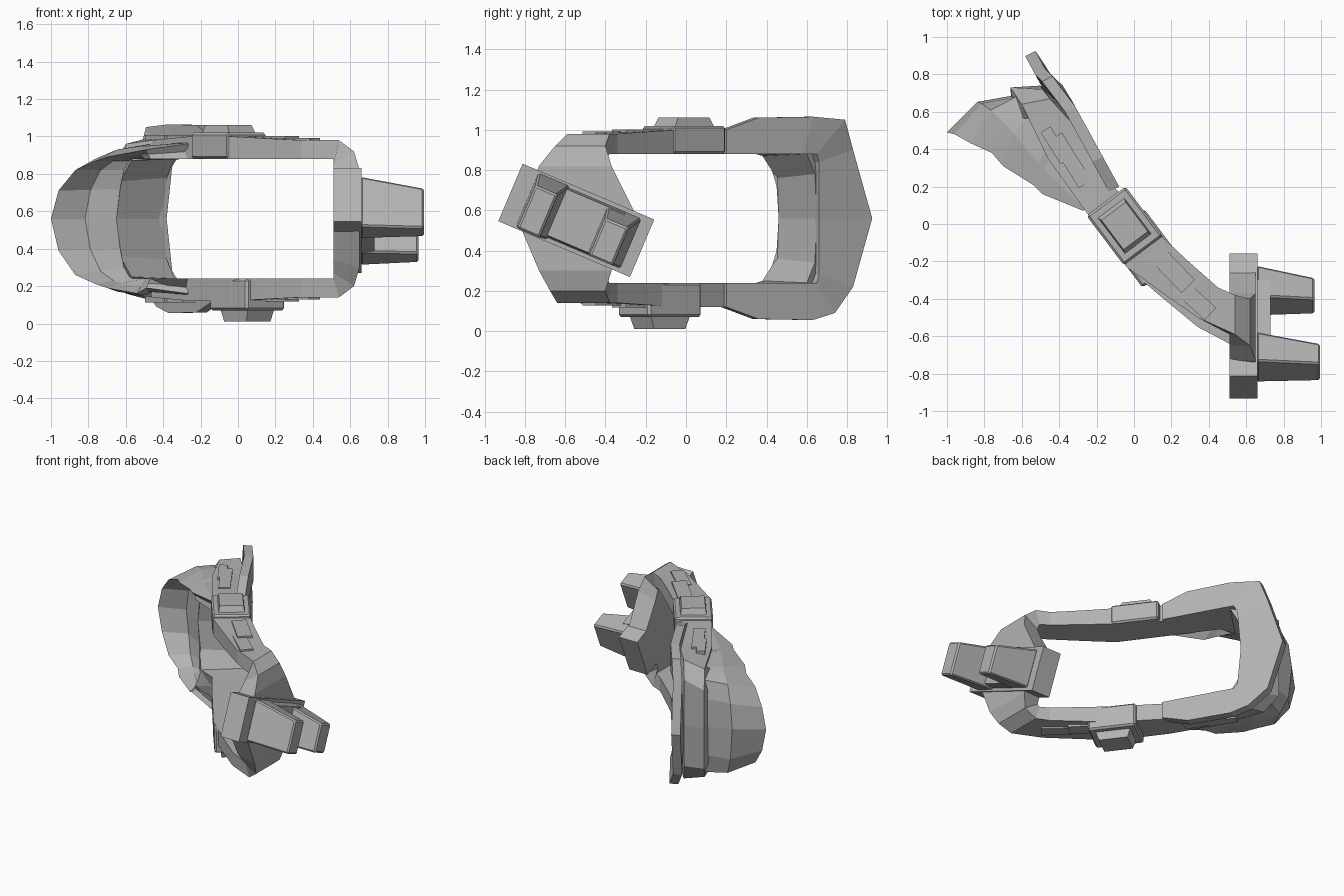
import bpy, bmesh, math
from mathutils import Vector, Matrix

cube = bpy.data.objects.get("Cube")
if cube:
    bpy.data.objects.remove(cube, do_unlink=True)

MID_Z = 0.56

grey = bpy.data.materials.new("plain grey")
grey.use_nodes = True
colour = (0.45, 0.45, 0.45, 1)
grey.diffuse_color = colour
grey.node_tree.nodes["Principled BSDF"].inputs["Base Color"].default_value = colour


def finish(name, bm):
    bmesh.ops.recalc_face_normals(bm, faces=bm.faces)
    mesh = bpy.data.meshes.new(name)
    bm.to_mesh(mesh)
    bm.free()
    mesh.materials.append(grey)
    obj = bpy.data.objects.new(name, mesh)
    bpy.context.collection.objects.link(obj)
    return obj


def loft(name, sections, closed=False):
    """Skin a row of matching polygon sections."""
    bm = bmesh.new()
    rings = [[bm.verts.new(p) for p in s] for s in sections]
    count = len(rings[0])
    pairs = list(zip(rings, rings[1:]))
    if closed:
        pairs.append((rings[-1], rings[0]))
    else:
        bm.faces.new(rings[0])
        bm.faces.new(rings[-1])
    for a, b in pairs:
        for i in range(count):
            j = (i + 1) % count
            bm.faces.new((a[i], a[j], b[j], b[i]))
    return finish(name, bm)


def flip(section):
    return [(x, y, 2 * MID_Z - z) for x, y, z in section]


def mirrored(upper, lower):
    """Join an upper half that starts at mid height with a flipped lower half."""
    return [flip(s) for s in reversed(lower[1:])] + upper


def block(name, size, matrix, taper=(1, 1), lean=(0, 0), bevel=0.0):
    """Box along local z; its far end is scaled by taper and moved by lean."""
    bm = bmesh.new()
    bmesh.ops.create_cube(bm, size=1)
    for v in bm.verts:
        (kx, ky), (dx, dy) = (taper, lean) if v.co.z > 0 else ((1, 1), (0, 0))
        v.co = Vector((v.co.x * size[0] * kx + dx, v.co.y * size[1] * ky + dy, v.co.z * size[2]))
    if bevel:
        bmesh.ops.bevel(bm, geom=bm.edges[:], offset=bevel, segments=1, affect="EDGES")
    bm.transform(matrix)
    return finish(name, bm)


# Main loop: back and front plan points, with inner and outer heights
def bar(back, front, inner, outer, drop=0.0):
    return [(*back, inner), (*back, outer), (*front, outer - drop), (*front, inner)]


def post(inner_x, outer_x, near, far, inner_z, outer_z):
    return [(inner_x, far, inner_z), (outer_x, far, outer_z),
            (outer_x, near, outer_z), (inner_x, near, inner_z)]


def half_loop(spread):
    """Upper half of the loop; spread widens the right arm forwards."""
    return [
        [(-.41, .65, MID_Z), (-.5, .74, MID_Z), (-.66, .73, MID_Z), (-.65, .46, MID_Z)],
        [(-.38, .64, .78), (-.49, .72, .88), (-.66, .73, .85), (-.63, .45, .76)],
        [(-.34, .6, .88), (-.45, .67, 1), (-.6, .64, .96), (-.57, .38, .87)],
        bar((-.26, .46), (-.46, .35), .88, 1, .02),
        bar((-.11, .2), (-.26, .07), .88, 1),
        bar((.12, -.04), (-.04, -.23), .88, 1),
        bar((.28, -.19), (.14, -.36 - spread / 2), .88, .99),
        bar((.45, -.34), (.34, -.5 - spread), .88, .98),
        post(.51, .54, -.59 - spread, -.38, .88, .98),
        post(.51, .62, -.65 - spread / 2, -.4, .85, .92),
        post(.51, .65, -.73, -.37, .78, .82),
        post(.51, .65, -.84, -.24, MID_Z, MID_Z),
    ]


lower = [flip(s) for s in reversed(half_loop(.05)[1:-1])]
loft("main_loop", half_loop(0) + lower, closed=True)


# Flat rear flange, wrapped along the bow of the loop
def bow(y):
    path = [(.05, .0), (.22, -.09), (.73, -.37), (.82, -.47), (.95, -.54)]
    for (y0, x0), (y1, x1) in zip(path, path[1:]):
        if y <= y1:
            break
    return x0 + (x1 - x0) * (y - y0) / (y1 - y0)


def flange(inner, outer, dish=0.0, t=.055):
    (a, b), (c, d) = inner, outer
    return [(bow(a) - dish, a, b), (bow(c), c, d),
            (bow(c) - t, c - t / 2, d), (bow(a) - dish - t, a - t / 2, b)]


def half_flange(corner):
    return [flange((.66, MID_Z), (.925, MID_Z), .05), flange((.66, .84), (.83, .9), .02),
            flange((.65, .88), corner), flange((.58, .88), (.63, 1.065)),
            flange((.36, .88), (.36, 1.06)), flange((.2, .88), (.2, 1))]


loft("rear_flange", mirrored(half_flange((.79, 1.05)), half_flange((.74, 1.03))))


# Flared cup on the left end, set slightly below the main loop
def cup(inside, rim, outside, extra=0.0):
    a, b, c = Vector(inside), Vector(rim), Vector(outside)
    b.z += extra
    hollow = (a + b) / 2 + Vector((.02, .25, 0)) * (b - a).length
    bulge = (b + c) / 2 + Vector((-.05, .15, .05)) * (c - b).length
    return [a, hollow, b, bulge, c]


def half_cup(extra):
    """Upper half of the cup; extra pushes the middle of the rim outwards."""
    return [
        cup((-.65, .46, MID_Z), (-1, .49, MID_Z), (-.63, .69, MID_Z)),
        cup((-.63, .45, .72), (-.96, .48, .71), (-.63, .69, .77), extra / 2),
        cup((-.61, .42, .82), (-.87, .43, .82), (-.63, .68, .9), extra),
        cup((-.58, .38, .87), (-.76, .38, .87), (-.58, .6, .93), extra),
        cup((-.56, .36, .88), (-.7, .31, .89), (-.56, .57, .94), extra),
        cup((-.5, .24, .88), (-.54, .21, .92), (-.47, .39, .96), extra),
        cup((-.47, .17, .88), (-.49, .16, .93), (-.45, .36, .95)),
        cup((-.26, .08, .88), (-.27, .07, .96), (-.25, .09, .97)),
    ]


loft("flared_cup", mirrored(half_cup(0), half_cup(.04)))

# Clasps around the upper and lower bars, each with a raised pad
clasps = [("upper", -.05, -.01, 1, .14, .04), ("lower", .05, -.13, -1, .17, .06)]
for label, x, y, side, depth, rise in clasps:
    place = Matrix.Translation((x, y, MID_Z + side * .32)) @ Matrix.Rotation(math.radians(-53), 4, "Z")
    if side < 0:
        place = place @ Matrix.Rotation(math.pi, 4, "X")
    block(label + "_clasp", (.33, .26, depth), place @ Matrix.Translation((0, 0, depth / 2)), bevel=.012)
    block(label + "_pad", (.28, .19, 2 * rise), place @ Matrix.Translation((0, 0, depth)), (.7, .85))

# Thin stepped panels lying on both bars
panels = [((-.34, .34), .3, .08, -58, .43), ((-.42, .42), .2, .06, -58, .43),
          ((.2, -.24), .26, .1, -46, .425), ((.32, -.4), .24, .09, -42, .415)]
for i, ((x, y), length, width, turn, height) in enumerate(panels):
    for side in (1, -1):
        place = Matrix.Translation((x, y, MID_Z + side * height)) @ Matrix.Rotation(math.radians(turn), 4, "Z")
        block(f"{'upper' if side > 0 else 'lower'}_panel_{i}", (length, width, .035), place)

# Tilted mounting plate; local z points along +x, local x runs down its length
along = Vector((0, .92, -.39)).normalized()
out = Vector((1, 0, 0))
across = out.cross(along)
mount = Matrix((along, across, out)).transposed().to_4x4()
mount.translation = (0, -.545, .55)


def on_mount(u, x):
    return mount @ Matrix.Translation((u, 0, x))


block("mounting_plate", (.71, .31, .15), on_mount(0, .585))
block("prong_bridge", (.4, .27, .08), on_mount(.01, .69), (1, .92))
block("front_prong", (.17, .29, .34), on_mount(-.18, .825), (.7, .8), (-.015, -.035), .01)
block("back_prong", (.18, .27, .31), on_mount(.205, .81), (.7, .75), (-.015, -.035), .01)
